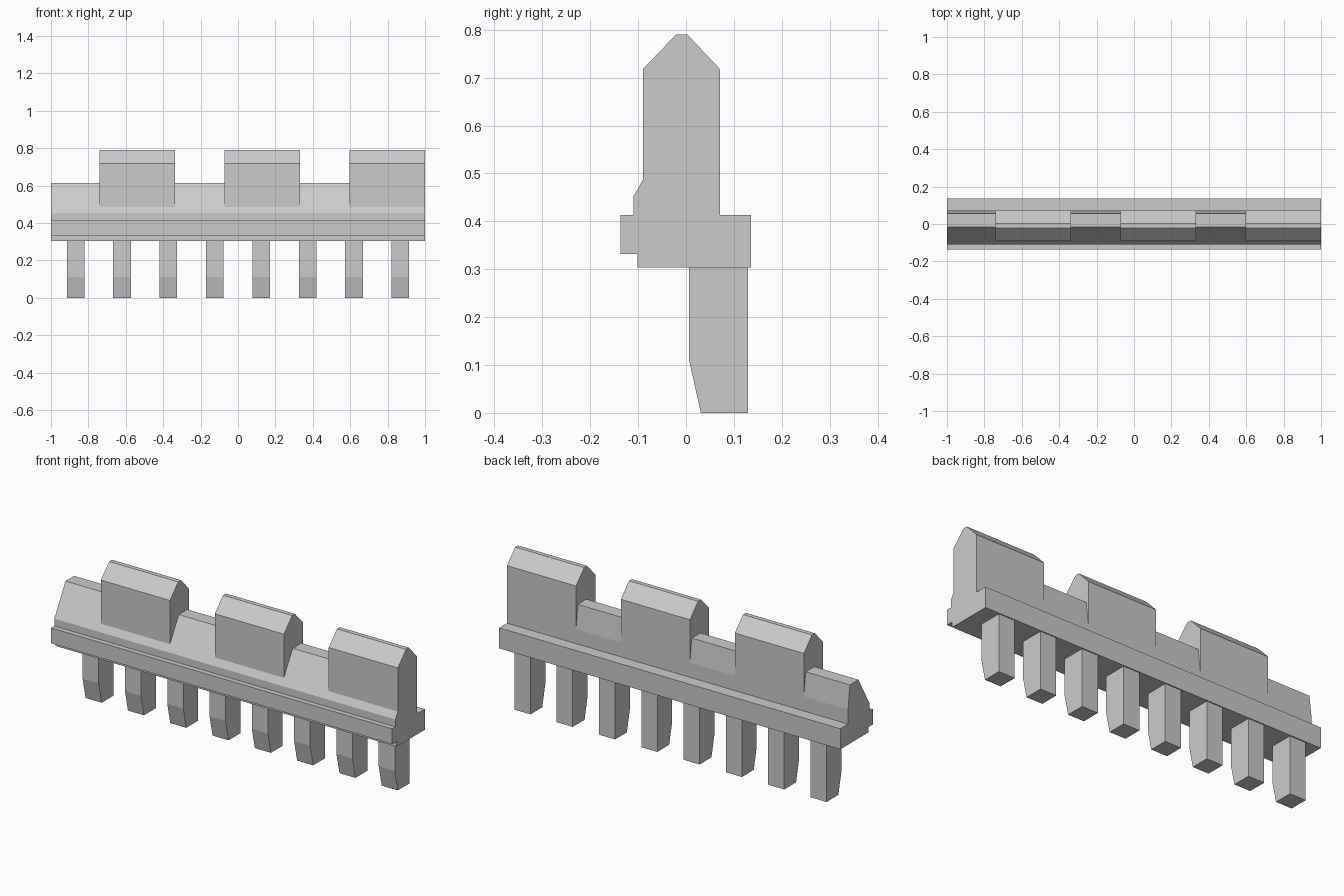
import bpy
import bmesh

if "Cube" in bpy.data.objects:
    bpy.data.objects.remove(bpy.data.objects["Cube"])


def extrude_profile(name, profile, x0, x1):
    """Solid made by sweeping a (y, z) outline from x0 to x1."""
    bm = bmesh.new()
    face = bm.faces.new([bm.verts.new((x0, y, z)) for y, z in profile])
    swept = bmesh.ops.extrude_face_region(bm, geom=[face], use_keep_orig=True)
    verts = [g for g in swept["geom"] if isinstance(g, bmesh.types.BMVert)]
    bmesh.ops.translate(bm, verts=verts, vec=(x1 - x0, 0, 0))
    bmesh.ops.recalc_face_normals(bm, faces=bm.faces)
    mesh = bpy.data.meshes.new(name)
    bm.to_mesh(mesh)
    bm.free()
    obj = bpy.data.objects.new(name, mesh)
    bpy.context.collection.objects.link(obj)
    return obj


# Stepped ledge and the sloping parapet wall above it
wall_profile = [
    (-0.101, 0.304), (0.136, 0.304), (0.136, 0.413), (0.071, 0.413),
    (0.071, 0.49), (0.056, 0.615), (-0.016, 0.615), (-0.11, 0.452),
    (-0.11, 0.413), (-0.137, 0.413), (-0.137, 0.332), (-0.101, 0.332),
]
extrude_profile("parapet_wall", wall_profile, -1.0, 1.0)

# Merlons with chamfered caps, the last one flush with the right end
merlon_profile = [
    (-0.09, 0.486), (0.071, 0.489), (0.071, 0.718),
    (0.003, 0.79), (-0.021, 0.79), (-0.09, 0.718),
]
for i in range(3):
    right = 1.0 - i * 0.668
    extrude_profile(f"merlon_{i + 1}", merlon_profile, right - 0.405, right)

# Row of supporting corbels, tapered at the lower front
corbel_profile = [
    (0.006, 0.304), (0.006, 0.112), (0.031, 0.0), (0.13, 0.0), (0.13, 0.304),
]
for i in range(8):
    x = (i - 3.5) * 0.248
    extrude_profile(f"corbel_{i + 1}", corbel_profile, x - 0.047, x + 0.047)
